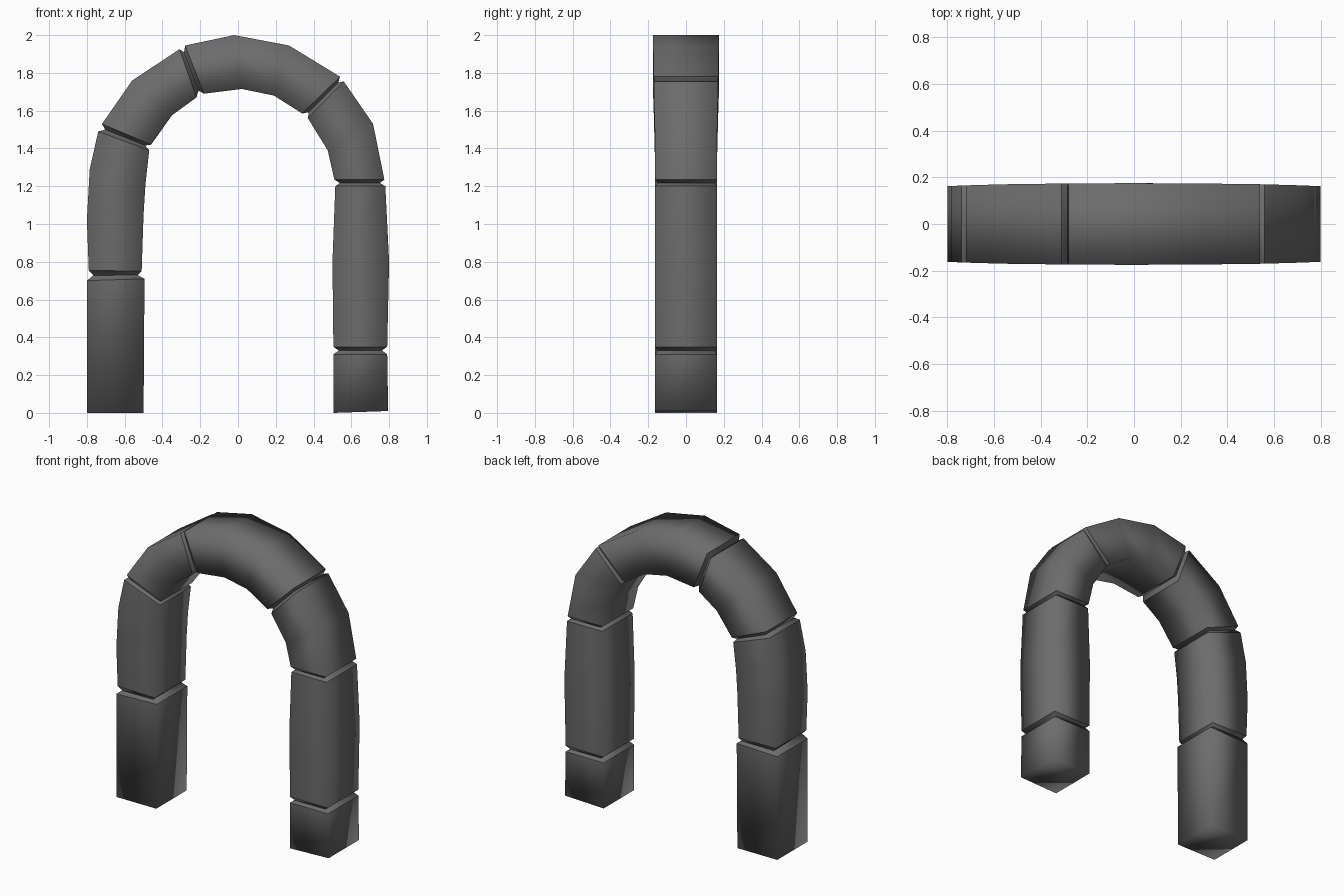
import bpy
import bmesh
from mathutils import Vector

default_cube = bpy.data.objects.get("Cube")
if default_cube:
    bpy.data.objects.remove(default_cube, do_unlink=True)

# One dark stone colour
stone = bpy.data.materials.new("dark_grey_stone")
stone.use_nodes = True
stone_colour = (0.15, 0.15, 0.15, 1)
stone.diffuse_color = stone_colour
stone.node_tree.nodes["Principled BSDF"].inputs["Base Color"].default_value = stone_colour

# Stones from the right foot over the crown to the left foot.
# Each section: outer x, outer z, inner x, inner z
stones = {
    "right_foot_stone": [(-.8, 0, -.5, 0), (-.8, .7, -.495, .71)],
    "right_pillar_stone": [(-.79, .755, -.51, .75), (-.8, 1.02, -.5, 1.05),
                           (-.785, 1.29, -.49, 1.21), (-.74, 1.49, -.47, 1.39)],
    "right_shoulder_stone": [(-.72, 1.53, -.46, 1.42), (-.56, 1.76, -.35, 1.575),
                             (-.31, 1.925, -.22, 1.67)],
    "crown_stone": [(-.28, 1.945, -.18, 1.69), (-.02, 2, .02, 1.715),
                    (.27, 1.945, .19, 1.68), (.54, 1.78, .34, 1.585)],
    "left_shoulder_stone": [(.56, 1.755, .37, 1.56), (.715, 1.53, .475, 1.39),
                            (.775, 1.235, .51, 1.235)],
    "left_pillar_stone": [(.78, 1.2, .515, 1.2), (.8, .8, .5, .8), (.79, .35, .505, .35)],
    "left_foot_stone": [(.79, .31, .505, .31), (.795, .01, .505, 0)],
}


def half_depth(section):
    """The arch is slightly deeper at the crown."""
    return 0.163 + 0.012 * max(0, section[1] - 1.4) / 0.6


def ring_corners(section, scale=1.0, depth_scale=1.0):
    """Four corners of a rectangular section, optionally shrunk."""
    outer = Vector((section[0], 0, section[1]))
    inner = Vector((section[2], 0, section[3]))
    centre = (outer + inner) / 2
    depth = Vector((0, half_depth(section) * depth_scale, 0))
    outer = centre + (outer - centre) * scale
    inner = centre + (inner - centre) * scale
    return [outer - depth, inner - depth, inner + depth, outer + depth]


def joint_corners(before, after):
    """Narrow section at the bottom of the groove between two stones."""
    middle = [(a + b) / 2 for a, b in zip(before, after)]
    return ring_corners(middle, 0.8, 0.93)


def build_stone(name, corners, sharp_rings):
    bm = bmesh.new()
    rings = [[bm.verts.new(point) for point in ring] for ring in corners]
    for lower, upper in zip(rings, rings[1:]):
        for i in range(4):
            j = (i + 1) % 4
            bm.faces.new((lower[i], lower[j], upper[j], upper[i]))
    bm.faces.new(rings[0])
    bm.faces.new(rings[-1])
    bmesh.ops.recalc_face_normals(bm, faces=bm.faces)
    for face in bm.faces:
        face.smooth = True
    # Crisp rims where a stone turns into its groove
    for index in sharp_rings:
        for i in range(4):
            bm.edges.get((rings[index][i], rings[index][i - 1])).smooth = False
    mesh = bpy.data.meshes.new(name)
    bm.to_mesh(mesh)
    bm.free()
    mesh.materials.append(stone)
    bpy.context.collection.objects.link(bpy.data.objects.new(name, mesh))


# Build the chain, tapering every stone into its neighbours
chain = list(stones.items())
for n, (name, sections) in enumerate(chain):
    corners = [ring_corners(section) for section in sections]
    sharp_rings = []
    if n > 0:
        corners.insert(0, joint_corners(chain[n - 1][1][-1], sections[0]))
        sharp_rings += [0, 1]
    if n < len(chain) - 1:
        corners.append(joint_corners(sections[-1], chain[n + 1][1][0]))
        sharp_rings += [len(corners) - 2, len(corners) - 1]
    build_stone(name, corners, sharp_rings)
